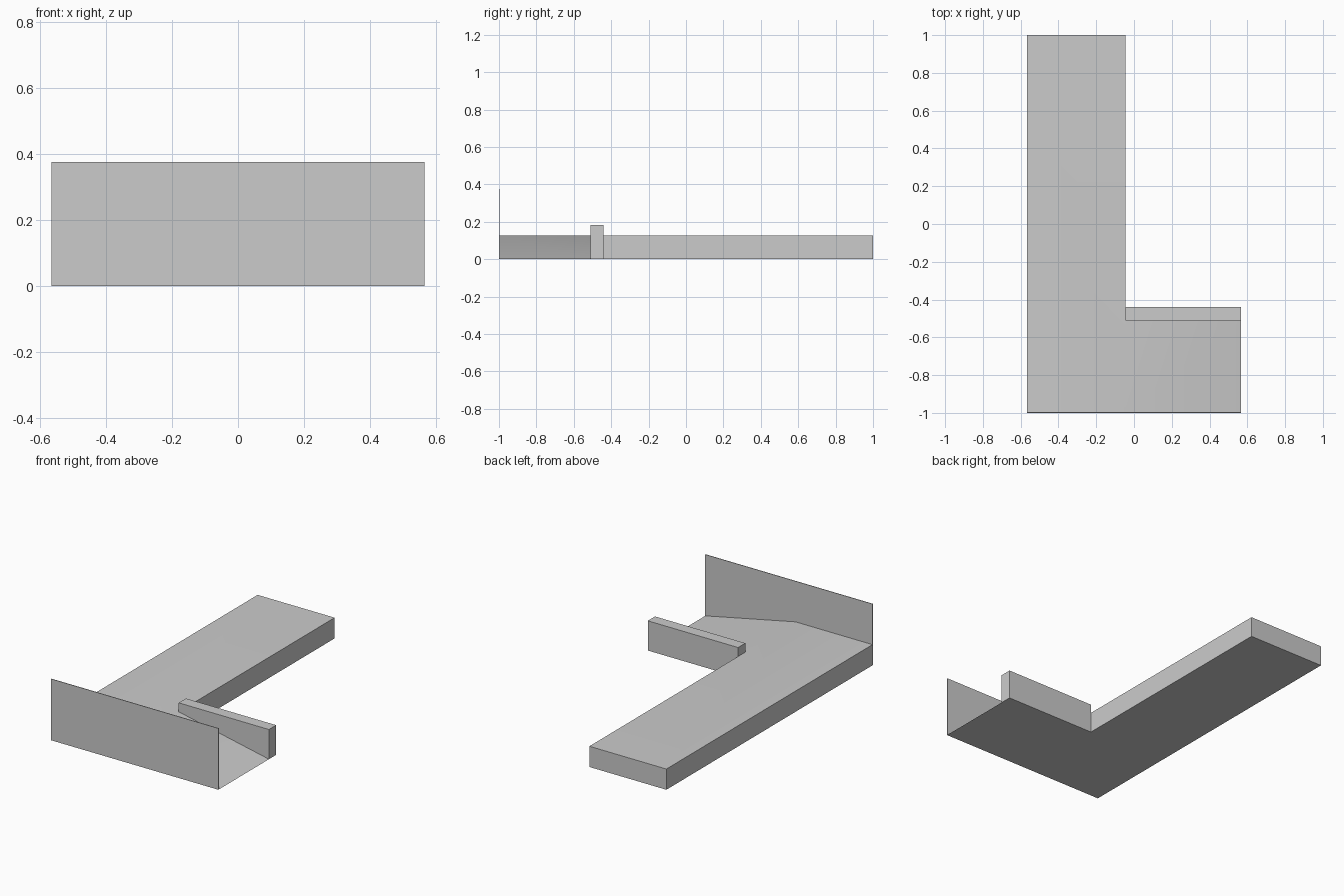
import bpy, bmesh

cube = bpy.data.objects.get("Cube")
if cube:
    bpy.data.objects.remove(cube, do_unlink=True)

grey = bpy.data.materials.new("plain_grey")
grey.use_nodes = True
COLOR = (0.6, 0.6, 0.6, 1)
grey.diffuse_color = COLOR
grey.node_tree.nodes["Principled BSDF"].inputs["Base Color"].default_value = COLOR

# Shared dimensions
SIDE = 0.567       # half width
INNER = -0.045     # inner edge of the long arm, where the ramp starts
DECK = 0.127       # deck height
CURB_FRONT, CURB_BACK = -0.51, -0.44


def finish(bm, name):
    bmesh.ops.recalc_face_normals(bm, faces=bm.faces[:])
    mesh = bpy.data.meshes.new(name)
    bm.to_mesh(mesh)
    bm.free()
    mesh.materials.append(grey)
    obj = bpy.data.objects.new(name, mesh)
    bpy.context.collection.objects.link(obj)
    return obj


def box(name, low, high):
    bm = bmesh.new()
    bmesh.ops.create_cube(bm, size=1)
    for v in bm.verts:
        v.co = [a + (b - a) * (c + 0.5) for a, b, c in zip(low, high, v.co)]
    return finish(bm, name)


# L-shaped deck: extrude the outline, then sink the short arm's end into a ramp
outline = [(-SIDE, -1), (INNER, -1), (SIDE, -1), (SIDE, CURB_FRONT),
           (INNER, CURB_FRONT), (INNER, 1), (-SIDE, 1)]
bm = bmesh.new()
base = bm.faces.new([bm.verts.new((x, y, 0)) for x, y in outline])
extruded = bmesh.ops.extrude_face_region(bm, geom=[base], use_keep_orig=True)["geom"]
top = [v for v in extruded if isinstance(v, bmesh.types.BMVert)]
for v in top:
    v.co.z = DECK
crease = sorted((v for v in top if abs(v.co.x - INNER) < 0.001), key=lambda v: v.co.y)
bmesh.ops.connect_verts(bm, verts=crease[:2])
for v in top:
    if v.co.x > SIDE - 0.001:
        v.co.z = 0
bmesh.ops.remove_doubles(bm, verts=bm.verts[:], dist=0.0001)
deck = finish(bm, "ramped_deck")

# Soft shading across the shallow ramp crease
bpy.ops.object.select_all(action="DESELECT")
deck.select_set(True)
bpy.context.view_layer.objects.active = deck
bpy.ops.object.shade_smooth_by_angle(angle=0.52)

# Thin wall along the front and low curb along the back of the ramp
box("front_wall", (-SIDE, -1, 0), (SIDE, -0.996, 0.376))
box("ramp_curb", (INNER, CURB_FRONT, 0), (SIDE, CURB_BACK, 0.182))
